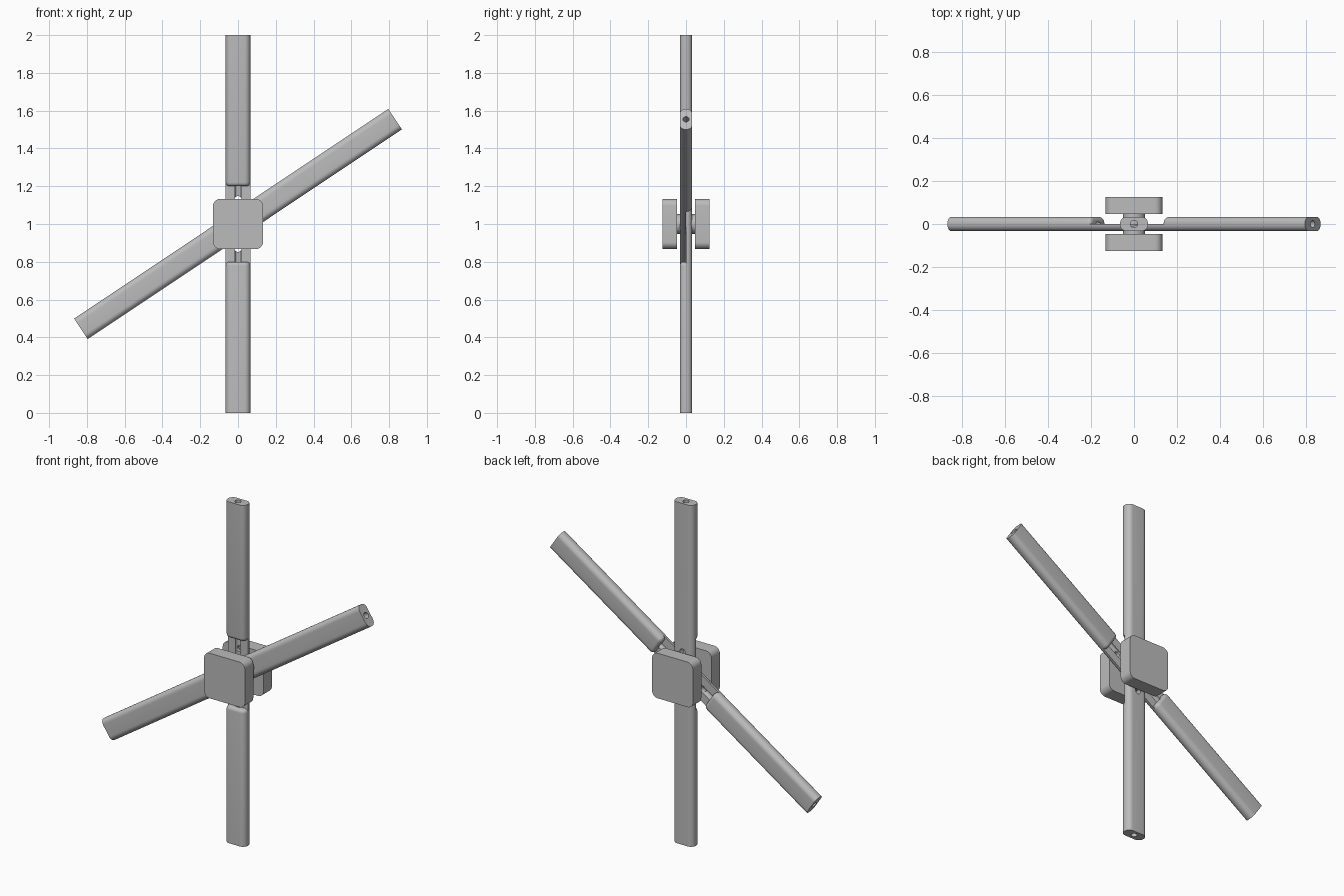
import bpy, bmesh
from math import sin, cos, pi, radians
from mathutils import Matrix

if "Cube" in bpy.data.objects:
    bpy.data.objects.remove(bpy.data.objects["Cube"])

grey = bpy.data.materials.new("plain grey")
grey.use_nodes = True
grey.diffuse_color = (0.5, 0.5, 0.5, 1)
grey.node_tree.nodes["Principled BSDF"].inputs["Base Color"].default_value = (0.5, 0.5, 0.5, 1)

HALF_W, HALF_D, ROUND, BORE = 0.065, 0.033, 0.03, 0.017
LAP, EASE, PIN_AT, PIN_R = 0.2, 0.02, 0.13, 0.018
CENTRE = Matrix.Translation((0, 0, 1))


def arc(cx, cy, r, a0, a1, n):
    return [(cx + r * cos(a0 + (a1 - a0) * i / n), cy + r * sin(a0 + (a1 - a0) * i / n))
            for i in range(n + 1)]


def half_section(d=0.0):
    """Half of a round-edged slat (y >= 0) with half a bore, drawn in by d."""
    w, h, r = HALF_W - d, HALF_D - d, ROUND - d
    return ([(w, 0)] + arc(w - r, h - r, r, 0, pi / 2, 8)
            + arc(r - w, h - r, r, pi / 2, pi, 8) + [(-w, 0)]
            + arc(0, 0, BORE, pi, 0, 12))


def loft(name, rings):
    """Skin a stack of (outline, height) rings and cap both ends."""
    bm = bmesh.new()
    loops = [[bm.verts.new((x, y, z)) for x, y in pts] for pts, z in rings]
    n = len(loops[0])
    for a, b in zip(loops, loops[1:]):
        for i in range(n):
            j = (i + 1) % n
            bm.faces.new((a[i], a[j], b[j], b[i]))
    bm.faces.new(loops[0][::-1])
    bm.faces.new(loops[-1])
    bmesh.ops.recalc_face_normals(bm, faces=bm.faces)
    mesh = bpy.data.meshes.new(name)
    bm.to_mesh(mesh)
    bm.free()
    mesh.materials.append(grey)
    obj = bpy.data.objects.new(name, mesh)
    bpy.context.collection.objects.link(obj)
    return obj


def finish(obj, matrix):
    obj.data.transform(matrix)
    bpy.ops.object.select_all(action="DESELECT")
    obj.select_set(True)
    bpy.context.view_layer.objects.active = obj
    bpy.ops.object.shade_smooth_by_angle(angle=radians(35))


def drill(obj, z):
    """Cut a cross hole through the slat."""
    cutter = loft("hole_cutter", [(arc(0, 0, PIN_R, 0, 2 * pi, 24)[:-1], k) for k in (-0.1, 0.1)])
    cutter.data.transform(Matrix.Translation((0, 0, z)) @ Matrix.Rotation(pi / 2, 4, "X"))
    cutter.hide_render = True
    mod = obj.modifiers.new("hole", "BOOLEAN")
    mod.object, mod.solver = cutter, "EXACT"
    bpy.context.view_layer.objects.active = obj
    bpy.ops.object.modifier_apply(modifier=mod.name)
    bpy.data.objects.remove(cutter)


def slat(name, matrix):
    """Half-lapped slat: one full-length half and two short halves with eased shoulders."""
    back = loft(name + "_long_half", [(half_section(), -1), (half_section(), 1)])
    for z in (-PIN_AT, PIN_AT):
        drill(back, z)
    finish(back, matrix)
    steps = [i / 5 * pi / 2 for i in range(6)]
    rings = [(half_section(EASE * (1 - sin(a))), LAP + EASE * (1 - cos(a))) for a in steps]
    rings.append((half_section(), 1))
    for end, turn in (("upper", 0), ("lower", pi)):
        part = loft(f"{name}_{end}_half", rings)
        flip = Matrix.Rotation(turn, 4, "Y") @ Matrix.Rotation(pi, 4, "Z")
        finish(part, matrix @ flip)


# Crossed slats
slat("upright_slat", CENTRE)
slat("slanted_slat", CENTRE @ Matrix.Rotation(radians(56.3), 4, "Y") @ Matrix.Rotation(pi, 4, "Z"))

# Square clamp caps with rounded corners
s, r = 0.132, 0.035
square = []
for k, (sx, sy) in enumerate(((1, 1), (-1, 1), (-1, -1), (1, -1))):
    square += arc(sx * (s - r), sy * (s - r), r, k * pi / 2, (k + 1) * pi / 2, 8)
for name, turn in (("front_cap", pi / 2), ("back_cap", -pi / 2)):
    finish(loft(name, [(square, 0.047), (square, 0.125)]), CENTRE @ Matrix.Rotation(turn, 4, "X"))

# Axle joining the caps through the crossing
circle = arc(0, 0, 0.052, 0, 2 * pi, 40)[:-1]
finish(loft("axle", [(circle, -0.05), (circle, 0.05)]), CENTRE @ Matrix.Rotation(pi / 2, 4, "X"))
